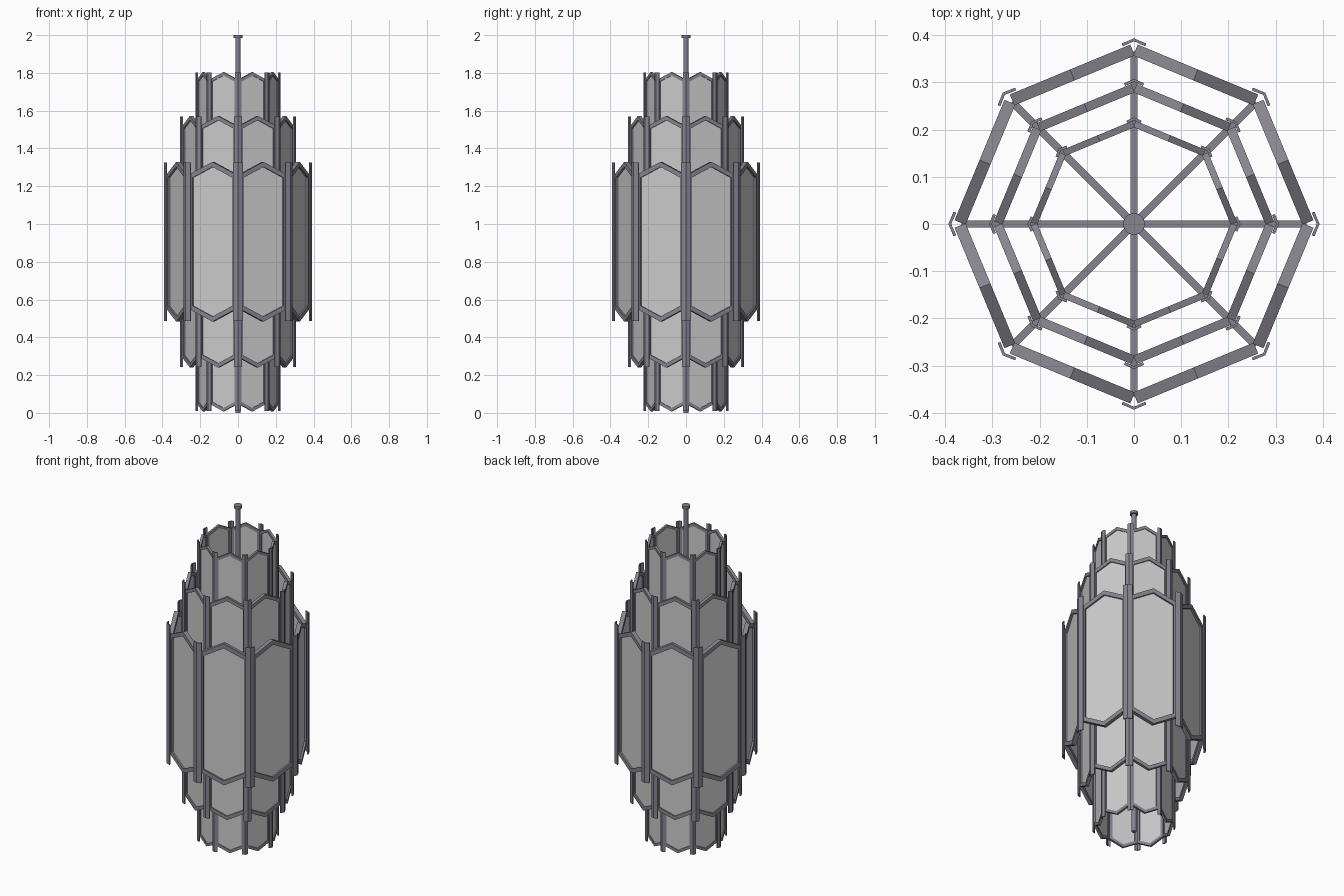
import bpy, bmesh
from math import pi, cos, sin, tan
from mathutils import Matrix, Vector

if "Cube" in bpy.data.objects:
    bpy.data.objects.remove(bpy.data.objects["Cube"])

MID = 0.906
N = 8

frame_mat = bpy.data.materials.new("dark_metal")
frame_mat.diffuse_color = (0.24, 0.23, 0.27, 1)
frame_mat.use_nodes = True
frame_mat.node_tree.nodes["Principled BSDF"].inputs["Base Color"].default_value = frame_mat.diffuse_color


def finish(name, bm, mat=None):
    bmesh.ops.recalc_face_normals(bm, faces=bm.faces[:])
    me = bpy.data.meshes.new(name)
    bm.to_mesh(me)
    bm.free()
    ob = bpy.data.objects.new(name, me)
    bpy.context.collection.objects.link(ob)
    if mat:
        me.materials.append(mat)
    return ob


def hexagon(hw, hh, drop):
    """Tall hexagon, points at top and bottom, as (sideways, up) pairs."""
    return [(0, hh), (hw, hh - drop), (hw, drop - hh),
            (0, -hh), (-hw, drop - hh), (-hw, hh - drop)]


def prism(bm, pts, axis, m):
    """Closed outline of 3D points swept along axis, placed by matrix m."""
    a = [bm.verts.new(m @ Vector(p)) for p in pts]
    b = [bm.verts.new(m @ (Vector(p) + Vector(axis))) for p in pts]
    n = len(pts)
    bm.faces.new(a)
    bm.faces.new(b[::-1])
    for i in range(n):
        j = (i + 1) % n
        bm.faces.new((a[i], a[j], b[j], b[i]))


def ring(bm, outer, inner, r0, r1, m):
    """Hollow hexagonal frame between radial distances r0 and r1."""
    loops = [[bm.verts.new(m @ Vector((r, s, u))) for s, u in pts]
             for pts, r in ((outer, r1), (inner, r1), (inner, r0), (outer, r0))]
    n = len(outer)
    for k in range(4):
        a, b = loops[k], loops[(k + 1) % 4]
        for i in range(n):
            j = (i + 1) % n
            bm.faces.new((a[i], a[j], b[j], b[i]))


def tier(name, apothem, hw, hh, thick, bar, apex, arm, strip_hh):
    frames, glass, strips = bmesh.new(), bmesh.new(), bmesh.new()
    drop = hw * 0.5
    k = (1 + 0.5 ** 2) ** 0.5 - 0.5
    outer = hexagon(hw, hh, drop)
    inner = hexagon(hw - bar, hh - bar * (k + 0.5), (hw - bar) * 0.5)
    t, slope = 0.006, tan(pi / 8)
    # folded corner strip cross-section
    chevron = [(apex, 0, -strip_hh), (apex - arm * slope, arm, -strip_hh),
               (apex - arm * slope - t, arm - t * 0.4, -strip_hh),
               (apex - t, 0, -strip_hh),
               (apex - arm * slope - t, t * 0.4 - arm, -strip_hh),
               (apex - arm * slope, -arm, -strip_hh)]
    up = Matrix.Translation((0, 0, MID))
    for i in range(N):
        corner = up @ Matrix.Rotation(i * 2 * pi / N, 4, 'Z')
        face = up @ Matrix.Rotation((i + 0.5) * 2 * pi / N, 4, 'Z')
        ring(frames, outer, inner, apothem - thick, apothem, face)
        prism(glass, [(apothem - thick / 2 - 0.002, s, u) for s, u in inner],
              (0.004, 0, 0), face)
        prism(strips, chevron, (0, 0, 2 * strip_hh), corner)
    finish(name + "_panel_frames", frames, frame_mat)
    finish(name + "_glass_panels", glass)
    finish(name + "_corner_strips", strips, frame_mat)


# three nested tiers of glass panels
tier("outer", 0.354, 0.138, 0.423, 0.025, 0.024, 0.393, 0.026, 0.419)
tier("middle", 0.276, 0.108, 0.666, 0.019, 0.020, 0.307, 0.021, 0.663)
tier("inner", 0.203, 0.080, 0.898, 0.014, 0.016, 0.2255, 0.016, 0.896)

# support spokes
bm = bmesh.new()
w = 0.0075
for i in range(N):
    m = Matrix.Translation((0, 0, MID)) @ Matrix.Rotation(i * 2 * pi / N, 4, 'Z')
    prism(bm, [(0, -w, -w), (0, w, -w), (0, w, w), (0, -w, w)], (0.365, 0, 0), m)
finish("support_spokes", bm, frame_mat)


# hanging rod and ceiling cap
def cylinder(name, r, z0, z1):
    bpy.ops.mesh.primitive_cylinder_add(vertices=16, radius=r, depth=z1 - z0,
                                        location=(0, 0, (z0 + z1) / 2))
    ob = bpy.context.object
    ob.name = name
    ob.data.materials.append(frame_mat)
    bpy.ops.object.shade_smooth_by_angle()


cylinder("hanging_rod", 0.013, 0.0, 1.99)
cylinder("ceiling_cap", 0.023, 1.984, 2.0)
